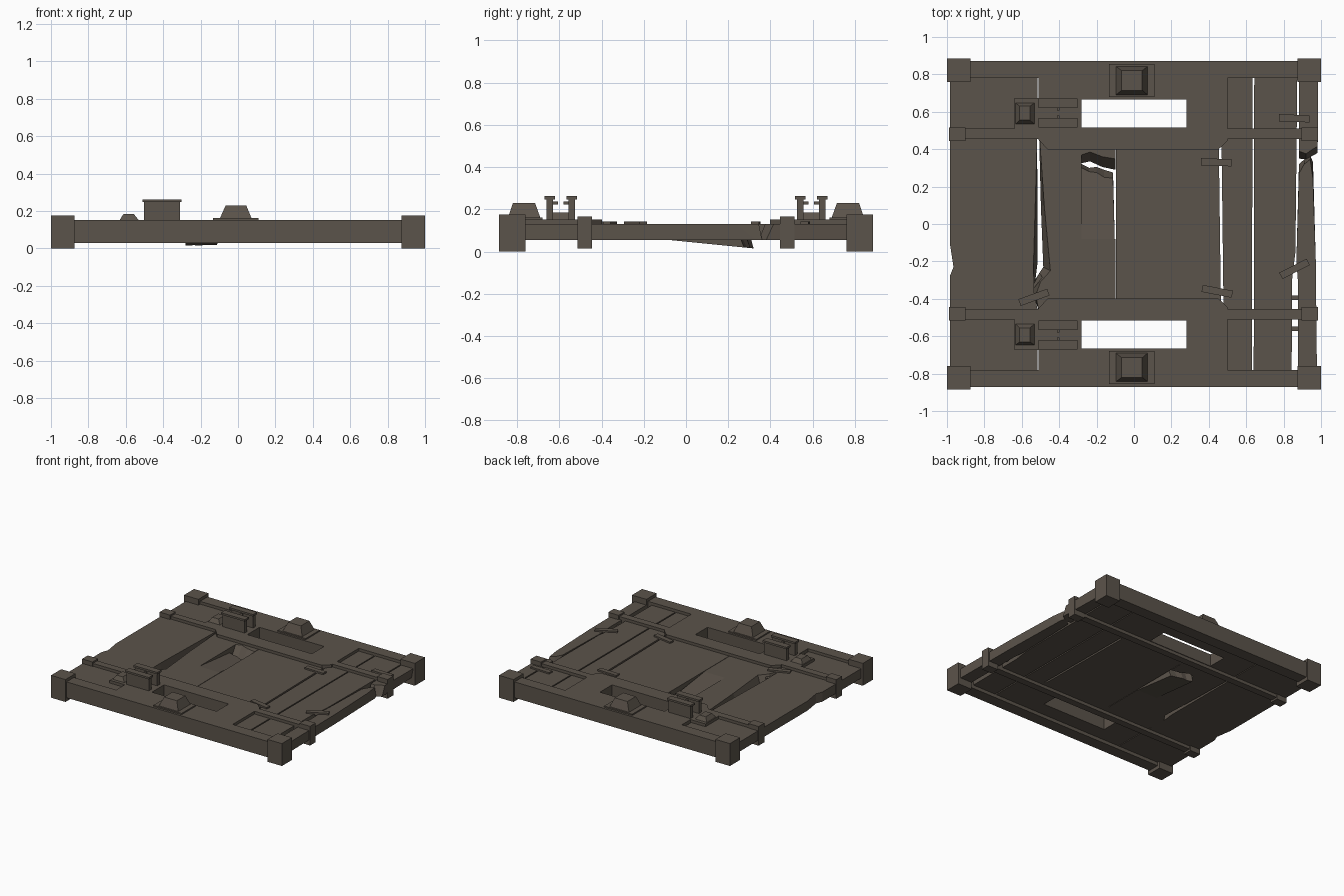
import bpy, bmesh, math
from mathutils import Matrix

def material(name, col):
    m = bpy.data.materials.new(name)
    m.diffuse_color = (*col, 1)
    return m

BROWN = material("weathered grey brown", (0.105, 0.087, 0.069))
ZB, ZT, RAIL = 0.055, 0.13, 0.152   # plank bottom, plank top, frame top

def make(name, verts, faces):
    me = bpy.data.meshes.new(name)
    me.from_pydata(verts, [], faces)
    bm = bmesh.new()
    bm.from_mesh(me)
    bmesh.ops.recalc_face_normals(bm, faces=bm.faces)
    bm.to_mesh(me)
    bm.free()
    me.materials.append(BROWN)
    ob = bpy.data.objects.new(name, me)
    bpy.context.collection.objects.link(ob)
    return ob

def loft(name, bottom, top):
    """Solid between two matching loops of 3D points."""
    n = len(top)
    sides = [(i, (i + 1) % n, n + (i + 1) % n, n + i) for i in range(n)]
    return make(name, bottom + top, [tuple(range(n)), tuple(range(n, 2 * n))] + sides)

def prism(name, top, bottom=None, z0=ZB, z1=ZT, sink=lambda y: 0):
    bottom = bottom or top
    return loft(name, [(x, y, z0 - sink(y)) for x, y in bottom],
                [(x, y, z1 - sink(y)) for x, y in top])

def rect(x0, x1, y0, y1):
    return [(x0, y0), (x1, y0), (x1, y1), (x0, y1)]

def box(name, x0, x1, y0, y1, z0, z1):
    return prism(name, rect(x0, x1, y0, y1), None, z0, z1)

def both(s, y0, y1):
    return (y0, y1) if s > 0 else (-y1, -y0)

for s, side in ((-1, "front"), (1, "back")):
    # outer rail with corner blocks
    box(side + "_outer_rail", -0.99, 0.99, *both(s, 0.78, 0.872), 0.028, RAIL)
    for x in (-0.9375, 0.9375):
        box(side + "_corner_block", x - 0.0625, x + 0.0625, *both(s, 0.76, 0.885), 0, 0.175)
    # inner rail with end blocks
    box(side + "_inner_rail", -0.98, 0.98, *both(s, 0.455, 0.51), 0.03, RAIL)
    for x in (-0.945, 0.94):
        box(side + "_inner_rail_cap", x - 0.045, x + 0.045, *both(s, 0.445, 0.515), 0.015, 0.165)
    # slotted plate: chamfered strip, then pieces around the slot
    strip = [(-0.51, 0.515), (-0.51, 0.45), (-0.46, 0.397), (0.45, 0.397), (0.5, 0.445), (0.5, 0.515)]
    prism(side + "_plate_strip", [(x, y * s) for x, y in strip], None, ZB, RAIL)
    box(side + "_plate_left", -0.51, -0.28, *both(s, 0.515, 0.78), ZB, RAIL)
    box(side + "_plate_right", 0.28, 0.5, *both(s, 0.515, 0.78), ZB, RAIL)
    box(side + "_plate_outer", -0.28, 0.28, *both(s, 0.665, 0.78), ZB, RAIL)
    # large stud on its base plate
    box(side + "_stud_base", -0.133, 0.11, *both(s, 0.68, 0.855), 0.12, 0.162)
    prism(side + "_stud", rect(-0.066, 0.044, *both(s, 0.715, 0.82)),
          rect(-0.097, 0.073, *both(s, 0.69, 0.843)), 0.16, 0.23)
    # small stud on its base plate
    box(side + "_small_stud_base", -0.64, -0.51, *both(s, 0.505, 0.673), 0.12, RAIL)
    prism(side + "_small_stud", rect(-0.612, -0.557, *both(s, 0.555, 0.63)),
          rect(-0.634, -0.53, *both(s, 0.533, 0.648)), RAIL - 0.002, 0.184)
    # pair of bracket plates with capped tops and pins
    for yc, inward in ((0.541, 1), (0.645, -1)):
        box(side + "_bracket", -0.502, -0.31, *both(s, yc - 0.016, yc + 0.016), 0.14, 0.25)
        box(side + "_bracket_cap", -0.51, -0.303, *both(s, yc - 0.025, yc + 0.025), 0.247, 0.262)
        yp = yc + inward * 0.025
        box(side + "_bracket_pin", -0.413, -0.397, *both(s, yp - 0.014, yp + 0.014), 0.224, 0.238)

# left plank, chipped on both long edges
def left_plank(inner):
    return [(-0.985, -0.785), (-0.515, -0.785), (-0.517, -0.45), (-0.535, -0.36), (inner, -0.2),
            (-0.518, 0.45), (-0.516, 0.785), (-0.985, 0.785), (-0.985, -0.1), (-0.965, -0.23), (-0.985, -0.28)]
prism("left_plank", left_plank(-0.537), left_plank(-0.515))

# second plank with splintered left edge
prism("splintered_plank",
      [(-0.28, -0.46), (-0.28, 0.46), (-0.505, 0.46), (-0.48, 0.1), (-0.447, -0.25), (-0.5, -0.31), (-0.525, -0.38), (-0.51, -0.46)],
      [(-0.28, -0.46), (-0.28, 0.46), (-0.507, 0.46), (-0.498, 0.1), (-0.485, -0.23), (-0.53, -0.30), (-0.54, -0.37), (-0.51, -0.46)])
prism("splinter", [(-0.54, -0.35), (-0.49, -0.285), (-0.505, -0.26), (-0.54, -0.33)], None, 0.07, 0.115)

# snapped plank: flat part, sagging part, and the stub left behind
box("snapped_plank_flat", -0.28, -0.1, -0.46, -0.08, ZB, ZT)
prism("snapped_plank_sagging",
      [(-0.28, -0.08), (-0.103, -0.08), (-0.112, 0.245), (-0.16, 0.25), (-0.2, 0.275), (-0.24, 0.28), (-0.28, 0.3)],
      [(-0.28, -0.08), (-0.103, -0.08), (-0.112, 0.275), (-0.16, 0.29), (-0.2, 0.305), (-0.24, 0.3), (-0.28, 0.32)],
      sink=lambda y: max(0, y + 0.08) * 0.1)
prism("snapped_plank_stub",
      [(-0.28, 0.46), (-0.28, 0.37), (-0.235, 0.385), (-0.17, 0.36), (-0.1, 0.348), (-0.1, 0.46)],
      [(-0.28, 0.46), (-0.28, 0.325), (-0.235, 0.335), (-0.17, 0.305), (-0.1, 0.29), (-0.1, 0.46)])

# whole planks
prism("middle_plank", [(-0.097, -0.46), (0.465, -0.46), (0.453, 0.46), (-0.097, 0.46)])
prism("narrow_plank", [(0.482, -0.785), (0.63, -0.785), (0.634, 0.785), (0.48, 0.785), (0.468, 0.45), (0.478, -0.4)])
prism("wide_plank", [(0.64, -0.785), (0.843, -0.785), (0.845, -0.3), (0.863, -0.15), (0.873, 0.785), (0.643, 0.785)])

# right plank, snapped near the back
prism("right_plank",
      [(0.876, -0.785), (0.978, -0.785), (0.972, -0.2), (0.957, 0.24), (0.942, 0.345), (0.91, 0.32), (0.882, 0.27), (0.868, -0.2), (0.876, -0.3)],
      [(0.876, -0.785), (0.978, -0.785), (0.972, -0.2), (0.957, 0.33), (0.945, 0.36), (0.91, 0.345), (0.882, 0.32), (0.868, -0.2), (0.876, -0.3)])
prism("right_plank_stub",
      [(0.882, 0.785), (0.882, 0.39), (0.92, 0.375), (0.955, 0.4), (0.982, 0.415), (0.985, 0.785)],
      [(0.882, 0.785), (0.882, 0.35), (0.92, 0.345), (0.955, 0.365), (0.982, 0.38), (0.97, 0.785)])

# straps nailed across the seams
for x, y, deg in ((0.857, 0.565, -2), (0.44, 0.33, -2), (0.445, -0.36, -11), (0.858, -0.24, 27), (-0.535, -0.392, 20)):
    ob = box("strap", -0.082, 0.082, -0.019, 0.019, 0.12, 0.142)
    ob.matrix_world = Matrix.Translation((x, y, 0)) @ Matrix.Rotation(math.radians(deg), 4, 'Z')

# small pegs bridging the right seam
for y in (-0.395, -0.56):
    box("seam_peg", 0.835, 0.885, y - 0.012, y + 0.012, 0.08, 0.11)
